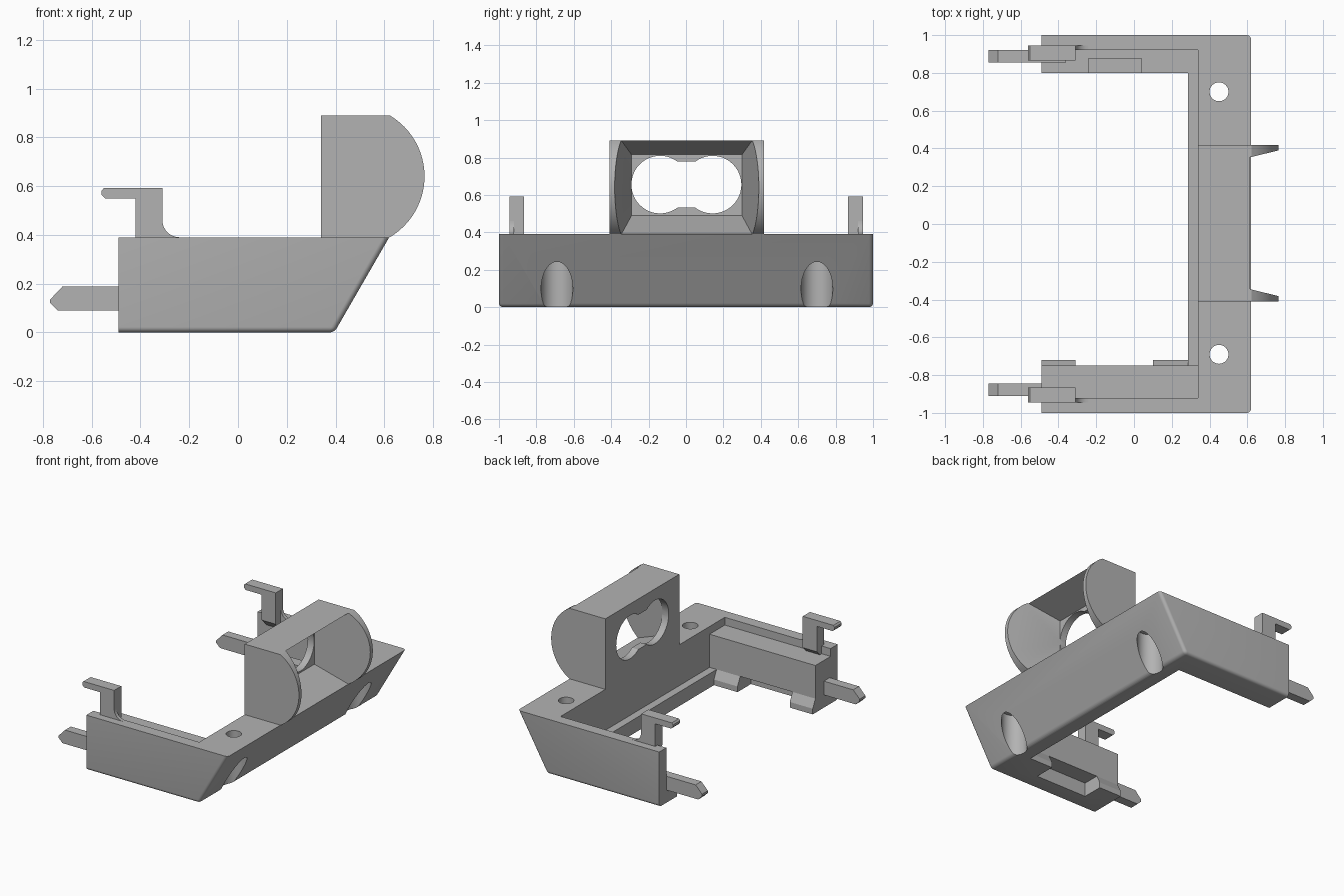
import bpy, bmesh, math
from mathutils import Vector, Matrix

if "Cube" in bpy.data.objects:
    bpy.data.objects.remove(bpy.data.objects["Cube"], do_unlink=True)

grey = bpy.data.materials.new("plain grey")
grey.use_nodes = True
grey.diffuse_color = (0.45, 0.45, 0.45, 1)
grey.node_tree.nodes["Principled BSDF"].inputs["Base Color"].default_value = grey.diffuse_color


def finish(name, bm):
    bmesh.ops.recalc_face_normals(bm, faces=bm.faces[:])
    mesh = bpy.data.meshes.new(name)
    bm.to_mesh(mesh)
    bm.free()
    mesh.materials.append(grey)
    obj = bpy.data.objects.new(name, mesh)
    bpy.context.collection.objects.link(obj)
    return obj


def prism_mesh(points, y0, y1):
    """Side profile of (x, z) points, extruded along y."""
    bm = bmesh.new()
    face = bm.faces.new([bm.verts.new((x, y0, z)) for x, z in points])
    new = bmesh.ops.extrude_face_region(bm, geom=[face])["geom"]
    verts = [v for v in new if isinstance(v, bmesh.types.BMVert)]
    bmesh.ops.translate(bm, verts=verts, vec=(0, y1 - y0, 0))
    return bm


def prism(name, points, y0, y1):
    return finish(name, prism_mesh(points, y0, y1))


def box(name, x0, x1, y0, y1, z0, z1):
    return prism(name, [(x0, z0), (x1, z0), (x1, z1), (x0, z1)], y0, y1)


def cylinder(name, radius, depth, centre, axis="Z"):
    bm = bmesh.new()
    turn = Matrix.Rotation(math.pi / 2, 4, "Y") if axis == "X" else Matrix()
    bmesh.ops.create_cone(bm, cap_ends=True, segments=48, radius1=radius, radius2=radius,
                          depth=depth, matrix=Matrix.Translation(centre) @ turn)
    return finish(name, bm)


def cut(obj, cutter):
    mod = obj.modifiers.new("cut", "BOOLEAN")
    mod.operation = "DIFFERENCE"
    mod.solver = "EXACT"
    mod.object = cutter
    bpy.context.view_layer.objects.active = obj
    bpy.ops.object.modifier_apply(modifier=mod.name)
    bpy.data.objects.remove(cutter, do_unlink=True)


def smooth(obj):
    bpy.ops.object.select_all(action="DESELECT")
    obj.select_set(True)
    bpy.context.view_layer.objects.active = obj
    bpy.ops.object.shade_smooth_by_angle(angle=math.radians(30))


# U-shaped frame: slanted block with rounded lower and corner edges
bm = prism_mesh([(-0.49, 0), (0.395, 0), (0.62, 0.39), (-0.49, 0.39)], -1, 1)
bm.normal_update()
round_edges = []
for e in bm.edges:
    a, b = (v.co for v in e.verts)
    low = a.z < 0.01 and b.z < 0.01 and max(a.x, b.x) > 0
    slant = abs(a.z - b.z) > 0.1 and min(a.x, b.x) > 0
    if low or slant:
        round_edges.append(e)
bmesh.ops.bevel(bm, geom=round_edges, offset=0.022, segments=5, profile=0.5, affect="EDGES")
frame = finish("frame", bm)

# Hollow out the U, leaving a floor lip and a thick right arm
cut(frame, box("cut", -0.6, 0.285, -0.75, 0.8, -0.1, 0.6))
cut(frame, box("cut", -0.6, 0.34, -0.75, 0.92, 0.1, 0.6))
cut(frame, box("cut", -0.6, 0.34, -0.92, -0.7, 0.335, 0.6))
cut(frame, box("cut", -0.31, 0.1, -0.87, -0.7, -0.1, 0.1))

# Screw holes with wide counterbores
for y in (-0.69, 0.7):
    cut(frame, cylinder("cut", 0.085, 0.5, (0.45, y, 0.05)))
    cut(frame, cylinder("cut", 0.05, 0.6, (0.45, y, 0.3)))
smooth(frame)

# Hood with rounded cheeks
arc_c, arc_r = (0.475, 0.64), 0.29
a0 = math.asin(0.25 / arc_r)
profile = [(0.34, 0.39)]
for i in range(25):
    a = -a0 + 2 * a0 * i / 24
    profile.append((arc_c[0] + arc_r * math.cos(a), arc_c[1] + arc_r * math.sin(a)))
profile.append((0.34, 0.89))
hood = prism("lamp_hood", profile, -0.41, 0.418)

# Flared mouth of the hood
bm = bmesh.new()
rings = []
for x, half, z0, z1 in ((0.39, 0.295, 0.49, 0.815), (0.80, 0.394, 0.308, 0.952)):
    rings.append([bm.verts.new((x, 0.004 + y, z)) for y, z in
                  ((-half, z0), (half, z0), (half, z1), (-half, z1))])
bm.faces.new(rings[0])
bm.faces.new(rings[1])
for i in range(4):
    j = (i + 1) % 4
    bm.faces.new((rings[0][i], rings[0][j], rings[1][j], rings[1][i]))
cut(hood, finish("cut", bm))

# Twin round window in the back plate of the hood
for y in (-0.138, 0.142):
    cut(hood, cylinder("cut", 0.154, 0.3, (0.33, y, 0.655), "X"))
cut(hood, box("cut", 0.2, 0.45, -0.045, 0.05, 0.532, 0.778))
smooth(hood)

# Feet under the right arm
for name, x0, x1 in (("front_foot", -0.49, -0.31), ("rear_foot", 0.1, 0.285)):
    bm = bmesh.new()
    face = bm.faces.new([bm.verts.new((x0, y, z)) for y, z in
                         ((-0.76, 0), (-0.72, 0), (-0.72, 0.04), (-0.75, 0.1), (-0.76, 0.1))])
    new = bmesh.ops.extrude_face_region(bm, geom=[face])["geom"]
    bmesh.ops.translate(bm, verts=[v for v in new if isinstance(v, bmesh.types.BMVert)],
                        vec=(x1 - x0, 0, 0))
    finish(name, bm)

# Locating tab on the left arm floor
box("locating_tab", -0.24, 0.04, 0.8, 0.88, 0.09, 0.16)

# Hooks and pins on both arms
fillet = [(-0.24 - 0.07 * math.sin(a), 0.46 - 0.07 * math.cos(a))
          for a in (math.pi / 2 * i / 8 for i in range(9))]
hook_profile = [(-0.42, 0.37), (-0.31, 0.37), (-0.31, 0.592), (-0.55, 0.592),
                (-0.56, 0.58), (-0.56, 0.565), (-0.545, 0.55), (-0.42, 0.55)]
pin_profile = [(-0.36, 0.09), (-0.74, 0.09), (-0.77, 0.12), (-0.77, 0.135),
               (-0.72, 0.188), (-0.36, 0.188)]
for side, s in (("left", 1), ("right", -1)):
    prism(side + "_hook", hook_profile, s * 0.865, s * 0.945)
    smooth(prism(side + "_hook_fillet", fillet + [(-0.32, 0.46), (-0.32, 0.385), (-0.24, 0.385)],
                 s * 0.92, s * 0.945))
    # Sloped support under the overhanging part of the hook
    bm = bmesh.new()
    ends = [[bm.verts.new((x, s * y, z)) for y, z in ((0.865, 0.37), (0.925, 0.37), (0.925, 0.31))]
            for x in (-0.42, -0.31)]
    for ring in ends:
        bm.faces.new(ring)
    for i in range(3):
        j = (i + 1) % 3
        bm.faces.new((ends[0][i], ends[0][j], ends[1][j], ends[1][i]))
    finish(side + "_hook_support", bm)
    shift = 0.005
    prism(side + "_pin", pin_profile, s * 0.85 + shift, s * 0.915 + shift)
